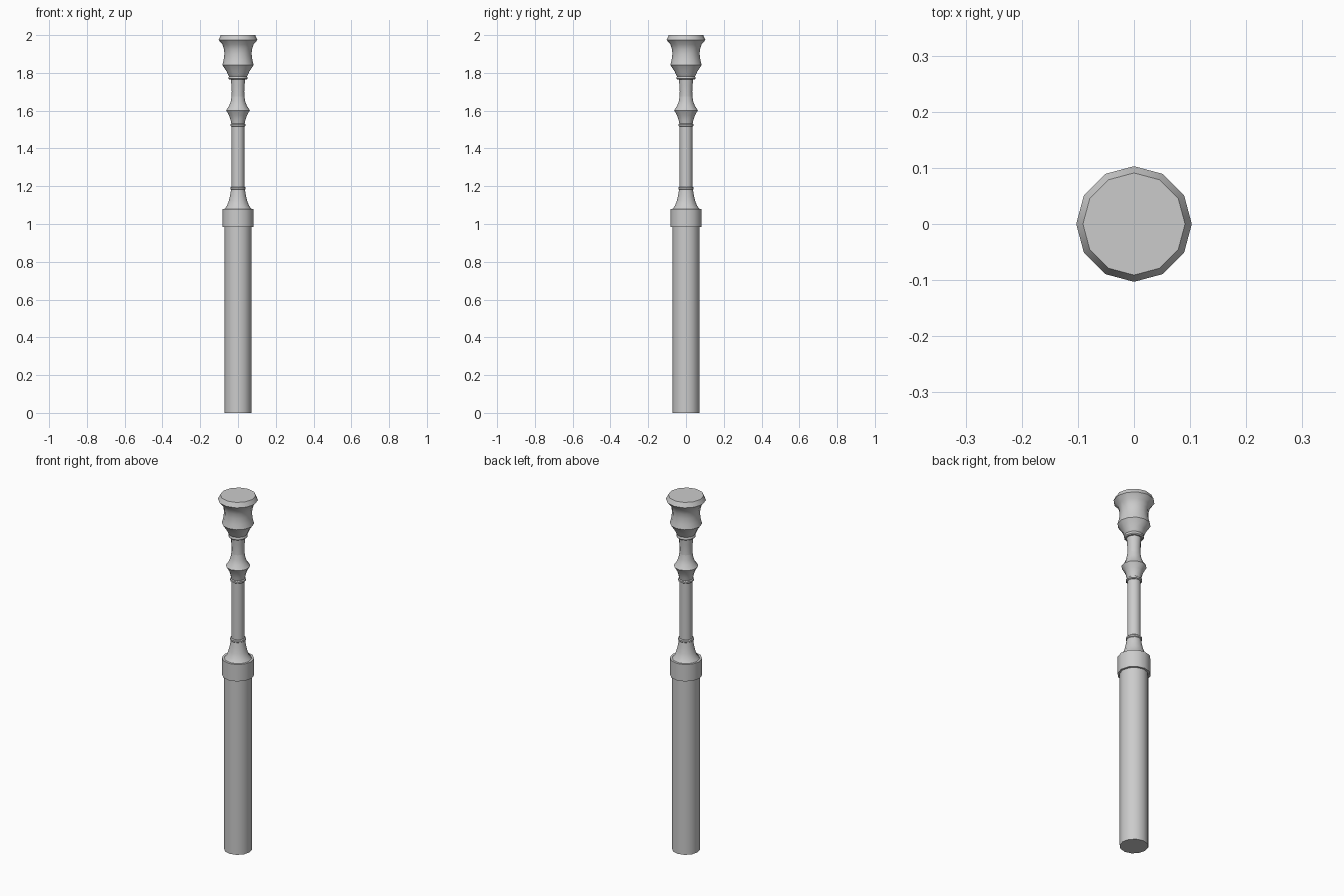
import bpy, bmesh, math

if "Cube" in bpy.data.objects:
    bpy.data.objects.remove(bpy.data.objects["Cube"])

SIDES = 12


def lathe(name, profile):
    """Closed 12-sided turned part from (radius, height) pairs, bottom to top."""
    bm = bmesh.new()
    rings = []
    for r, z in profile:
        rings.append([bm.verts.new((r * math.cos(math.tau * i / SIDES),
                                    r * math.sin(math.tau * i / SIDES), z))
                      for i in range(SIDES)])
    for a, b in zip(rings, rings[1:]):
        for i in range(SIDES):
            j = (i + 1) % SIDES
            bm.faces.new((a[i], a[j], b[j], b[i]))
    bm.faces.new(rings[0][::-1])
    bm.faces.new(rings[-1])
    mesh = bpy.data.meshes.new(name)
    bm.to_mesh(mesh)
    bm.free()
    ob = bpy.data.objects.new(name, mesh)
    bpy.context.collection.objects.link(ob)
    bpy.ops.object.select_all(action='DESELECT')
    ob.select_set(True)
    bpy.context.view_layer.objects.active = ob
    bpy.ops.object.shade_smooth_by_angle(angle=math.radians(35))
    return ob


# Thick lower post and its collar
lathe("lower_post", [(0.072, 0), (0.072, 0.985)])
lathe("collar", [(0.083, 0.985), (0.083, 1.08)])

# Concave neck rising from the collar
lathe("neck", [(0.071, 1.08), (0.058, 1.097), (0.048, 1.125),
               (0.041, 1.155), (0.036, 1.187)])

# Slim shaft with a thin bead at each end
lathe("shaft", [(0.034, 1.187), (0.034, 1.53)])
for name, z in (("lower_bead", 1.189), ("upper_bead", 1.524)):
    lathe(name, [(0.036, z - 0.008), (0.041, z - 0.004),
                 (0.041, z + 0.004), (0.036, z + 0.008)])

# Flared knop and the upper stem
lathe("knop", [(0.035, 1.53), (0.039, 1.55), (0.047, 1.575), (0.063, 1.602),
               (0.047, 1.625), (0.038, 1.65), (0.034, 1.675)])
lathe("upper_stem", [(0.034, 1.675), (0.033, 1.70), (0.035, 1.735), (0.038, 1.77)])

# Small ring below the capital
lathe("capital_ring", [(0.044, 1.764), (0.050, 1.769), (0.050, 1.778), (0.046, 1.784)])

# Capital: lower flare, waist and wide cap
lathe("capital", [(0.046, 1.78), (0.053, 1.79), (0.060, 1.808), (0.083, 1.842),
                  (0.076, 1.868), (0.072, 1.90), (0.074, 1.925),
                  (0.082, 1.95), (0.103, 1.975), (0.091, 2.0)])
